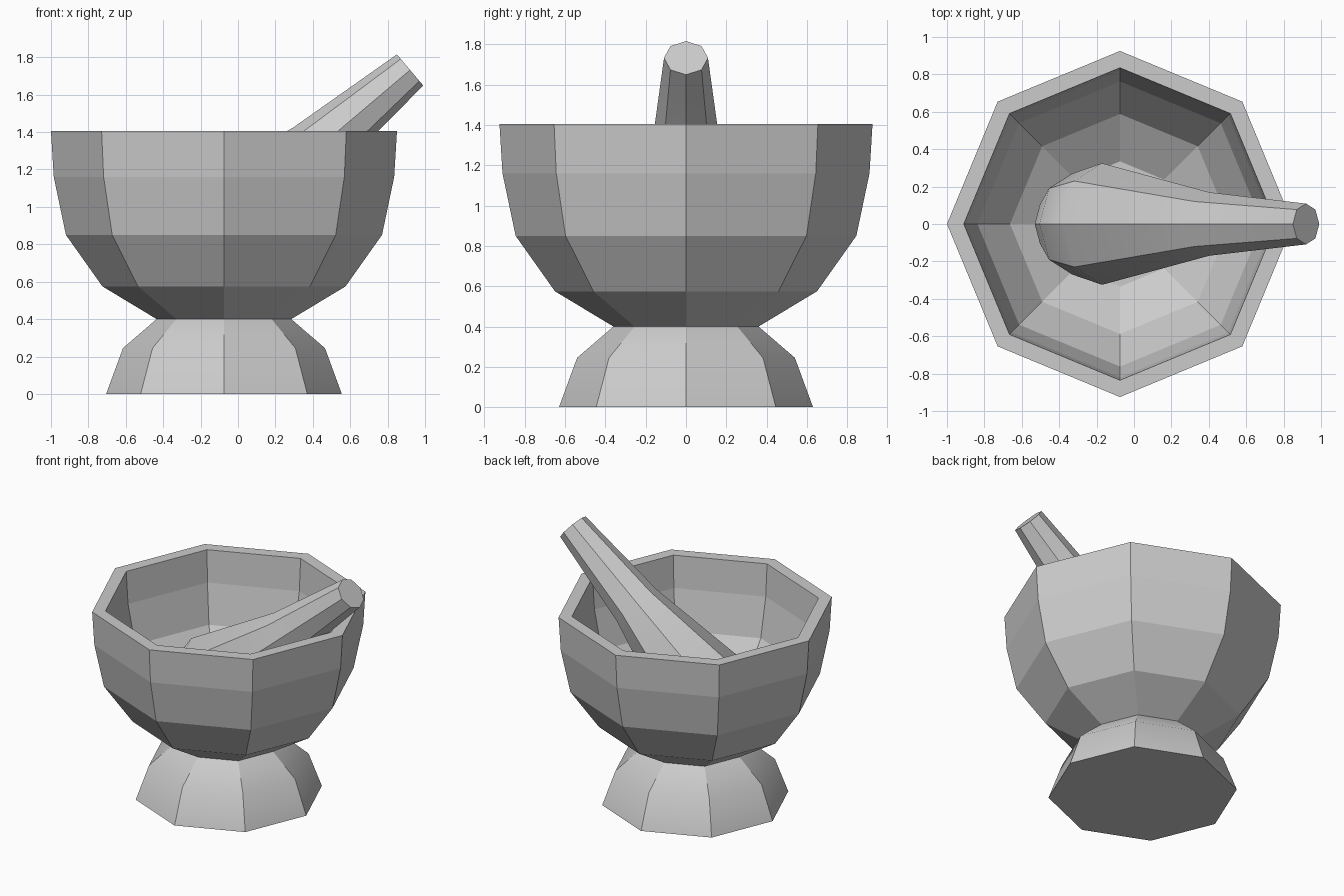
import bpy, bmesh, math
from mathutils import Vector, Matrix

if "Cube" in bpy.data.objects:
    bpy.data.objects.remove(bpy.data.objects["Cube"])

SIDES = 8
CX = -0.075  # bowl and foot axis


def lathe(name, profile, matrix, smooth=False):
    """Spin (radius, height) points into an 8-sided body; radius 0 makes a pole."""
    bm = bmesh.new()
    rings = []
    for r, h in profile:
        if r == 0:
            rings.append([bm.verts.new((0, 0, h))] * SIDES)
        else:
            rings.append([bm.verts.new((r * math.cos(i * math.tau / SIDES),
                                        r * math.sin(i * math.tau / SIDES), h))
                          for i in range(SIDES)])
    for a, b in zip(rings, rings[1:]):
        for i in range(SIDES):
            j = (i + 1) % SIDES
            bm.faces.new(list(dict.fromkeys((a[i], a[j], b[j], b[i]))))
    # close open ends with flat polygons
    for ring, radius in ((rings[0], profile[0][0]), (rings[-1], profile[-1][0])):
        if radius > 0:
            bm.faces.new(ring)
    bmesh.ops.recalc_face_normals(bm, faces=bm.faces)
    bm.transform(matrix)
    mesh = bpy.data.meshes.new(name)
    bm.to_mesh(mesh)
    bm.free()
    obj = bpy.data.objects.new(name, mesh)
    bpy.context.collection.objects.link(obj)
    if smooth:
        bpy.ops.object.select_all(action='DESELECT')
        obj.select_set(True)
        bpy.context.view_layer.objects.active = obj
        bpy.ops.object.shade_smooth_by_angle(angle=math.radians(30))
    return obj


upright = Matrix.Translation((CX, 0, 0))

# Bowl: outer wall up, flat rim, inner wall down to the floor
lathe("mortar_bowl", [
    (0.36, 0.40), (0.65, 0.575), (0.845, 0.85), (0.91, 1.16), (0.925, 1.405),
    (0.835, 1.405), (0.82, 1.17), (0.762, 0.886), (0.588, 0.642), (0.335, 0.487),
], upright)

# Flared foot
lathe("mortar_foot", [(0.63, 0), (0.54, 0.245), (0.36, 0.40)], upright, smooth=True)

# Pestle: leaning in the bowl, measured along its axis from the handle end
axis = Vector((-0.763, 0, -0.647)).normalized()
side = Vector((0, 1, 0))
up = side.cross(axis)
lean = Matrix((up, side, axis)).transposed().to_4x4()
if lean.determinant() < 0:
    lean = Matrix((-up, side, axis)).transposed().to_4x4()
lathe("pestle", [
    (0.109, 0), (0.17, 0.68), (0.325, 1.43), (0.27, 1.64), (0.15, 1.775), (0, 1.82),
], Matrix.Translation((0.92, 0, 1.732)) @ lean, smooth=True)
